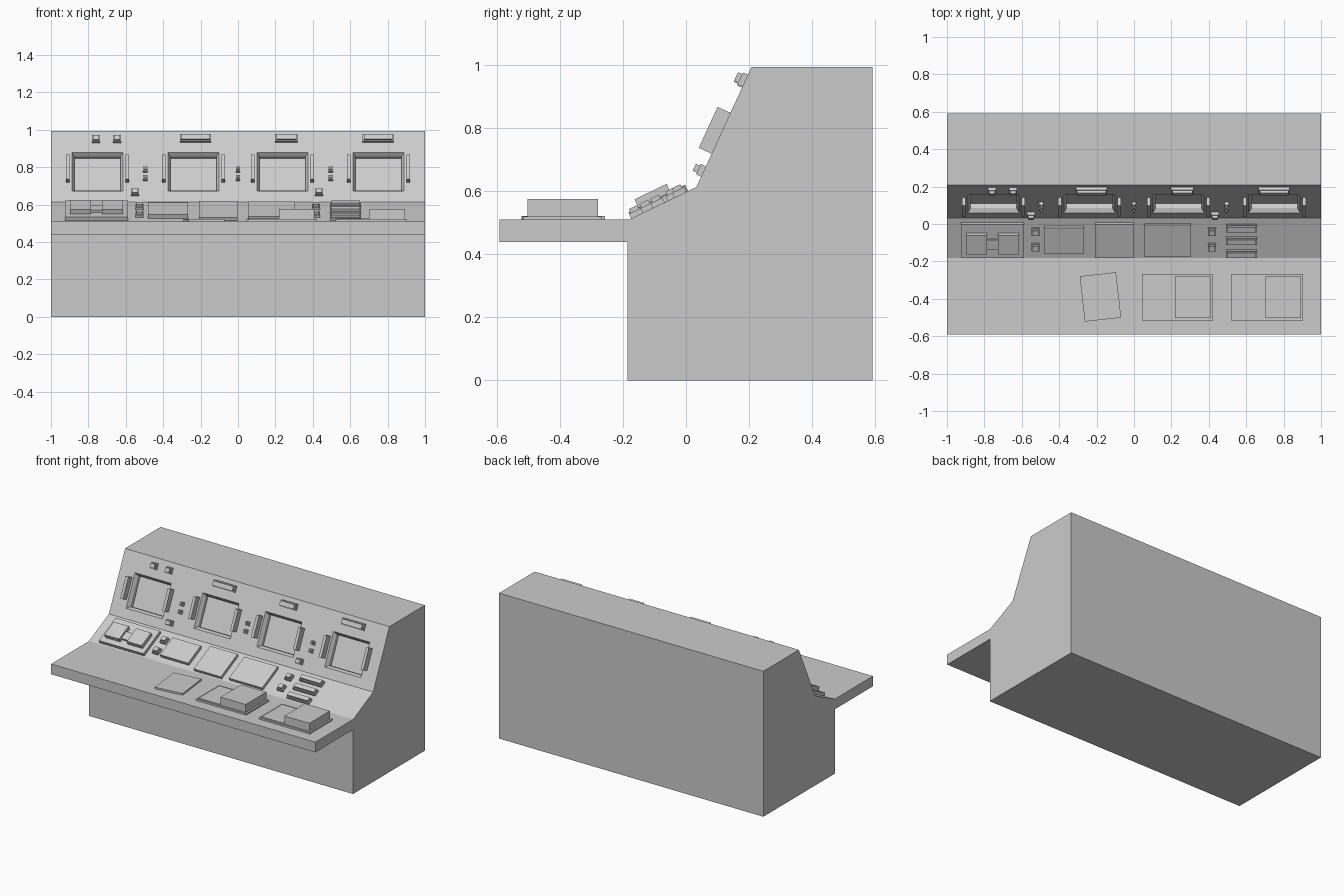
import bpy, bmesh, math
from mathutils import Matrix, Vector

if "Cube" in bpy.data.objects:
    bpy.data.objects.remove(bpy.data.objects["Cube"])

grey = bpy.data.materials.new("console_grey")
grey.use_nodes = True
COLOUR = (0.6, 0.6, 0.6, 1)
grey.diffuse_color = COLOUR
grey.node_tree.nodes["Principled BSDF"].inputs["Base Color"].default_value = COLOUR


def finish(name, bm):
    bmesh.ops.recalc_face_normals(bm, faces=bm.faces)
    mesh = bpy.data.meshes.new(name)
    bm.to_mesh(mesh)
    bm.free()
    mesh.materials.append(grey)
    obj = bpy.data.objects.new(name, mesh)
    bpy.context.collection.objects.link(obj)
    return obj


# Surface frames: x across, local y up the slope, local z outwards
def frame(low, high):
    a, b = Vector((0, *low)), Vector((0, *high))
    up = (b - a).normalized()
    out = Vector((1, 0, 0)).cross(up)
    m = Matrix((Vector((1, 0, 0)), up, out)).transposed().to_4x4()
    m.translation = a
    return m, (b - a).length


LIP, KNEE, BROW = (-0.182, 0.51), (0.033, 0.614), (0.208, 0.995)
WALL, wall_len = frame(KNEE, BROW)
DESK, desk_len = frame(LIP, KNEE)
SHELF = Matrix.Translation((0, 0, 0.51))


def box(name, surf, x0, x1, y0, y1, top, base=-0.002, turn=0):
    bm = bmesh.new()
    bmesh.ops.create_cube(bm, size=1)
    m = (surf @ Matrix.Translation(((x0 + x1) / 2, (y0 + y1) / 2, (base + top) / 2))
         @ Matrix.Rotation(turn, 4, "Z") @ Matrix.Diagonal((x1 - x0, y1 - y0, top - base, 1)))
    bm.transform(m)
    return finish(name, bm)


def switch(name, surf, x, y, w, h, t):
    # plinth with a smaller cap
    box(name + "_base", surf, x - w / 2, x + w / 2, y - h / 2, y + h / 2, t * 0.55)
    box(name + "_cap", surf, x - w / 2 + 0.006, x + w / 2 - 0.006,
        y - h / 2 + 0.006, y + h / 2 - 0.006, t, t * 0.5)


# Cabinet body from a side profile
profile = [(-0.592, 0.44), (-0.592, 0.51), LIP, KNEE, BROW,
           (0.592, 0.995), (0.592, 0), (-0.185, 0), (-0.185, 0.44)]
bm = bmesh.new()
side = bm.faces.new([bm.verts.new((-1, y, z)) for y, z in profile])
ext = bmesh.ops.extrude_face_region(bm, geom=[side])
bmesh.ops.translate(bm, vec=(2, 0, 0), verts=[v for v in ext["geom"] if isinstance(v, bmesh.types.BMVert)])
bmesh.ops.recalc_face_normals(bm, faces=bm.faces)

# Screen wells sunk into the steep wall
SCREENS = (-0.751, -0.238, 0.238, 0.751)
HALF, LOW, HIGH = 0.137, 0.064, 0.292
wall_out = WALL.to_3x3() @ Vector((0, 0, 1))
wall_up = WALL.to_3x3() @ Vector((0, 1, 0))


def wall_faces():
    return [f for f in bm.faces if f.normal.dot(wall_out) > 0.999]


def cut(point, normal):
    faces = wall_faces()
    geom = faces + list({e for f in faces for e in f.edges}) + list({v for f in faces for v in f.verts})
    bmesh.ops.bisect_plane(bm, geom=geom, plane_co=point, plane_no=normal)
    bm.normal_update()


for level in (LOW, HIGH):
    cut(WALL @ Vector((0, level, 0)), wall_up)
for c in SCREENS:
    for s in (-1, 1):
        cut((c + s * HALF, 0, 0), (1, 0, 0))
wells = []
for f in wall_faces():
    p = WALL.inverted() @ f.calc_center_median()
    if LOW < p.y < HIGH and any(abs(p.x - c) < HALF for c in SCREENS):
        wells.append(f)
bmesh.ops.inset_individual(bm, faces=wells, thickness=0.02, depth=-0.022)
bm.normal_update()
bmesh.ops.inset_individual(bm, faces=wells, thickness=0.0005, depth=-0.026)
finish("cabinet", bm)

# Upright handles beside each screen
for i, c in enumerate(SCREENS):
    for s, word in ((-1, "right"), (1, "left")):
        x = c + s * 0.159
        box(f"screen_{i}_{word}_handle", WALL, x - 0.01, x + 0.01, 0.116, 0.259, 0.045)

# Small buttons between the screens
for x in (-0.495, 0, 0.495):
    for y in (0.137, 0.188):
        switch("wall_button", WALL, x, y, 0.024, 0.026, 0.03)
for x in (-0.55, 0.433):
    switch("wall_switch", WALL, x, 0.054, 0.044, 0.036, 0.032)

# Switches and label bars along the top of the wall
for x in (-0.759, -0.647):
    switch("top_switch", WALL, x, 0.367, 0.044, 0.04, 0.032)
for x, w in ((-0.227, 0.165), (0.259, 0.12), (0.749, 0.165)):
    switch("top_bar", WALL, x, 0.371, w, 0.042, 0.032)

# Panels on the sloping desk
box("keypad_base", DESK, -0.925, -0.588, 0.01, 0.21, 0.022)
for x0, x1 in ((-0.897, -0.785), (-0.728, -0.615)):
    box("keypad_block", DESK, x0, x1, 0.045, 0.158, 0.05, 0.02)
box("keypad_bridge", DESK, -0.79, -0.72, 0.064, 0.125, 0.036, 0.02)
box("small_panel", DESK, -0.48, -0.267, 0.038, 0.19, 0.022)
box("middle_panel", DESK, -0.209, -0.002, 0.01, 0.21, 0.02)
box("wide_panel", DESK, 0.053, 0.305, 0.018, 0.206, 0.02)

# Desk switches and bars
for x in (-0.527, 0.417):
    for y in (0.068, 0.16):
        switch("desk_switch", DESK, x, y, 0.044, 0.044, 0.03)
for y in (0.03, 0.106, 0.182):
    switch("desk_bar", DESK, 0.575, y, 0.166, 0.042, 0.03)

# Loose sheet and two trays on the shelf
box("notepad", SHELF, -0.277, -0.082, -0.512, -0.268, 0.012, turn=math.radians(6.5))
for x0, split, x1 in ((0.043, 0.22, 0.422), (0.519, 0.703, 0.904)):
    box("tray", SHELF, x0, x1, -0.515, -0.268, 0.011)
    box("tray_pad", SHELF, x0 + 0.012, split, -0.503, -0.28, 0.015, 0.01)
    box("tray_block", SHELF, split, x1 - 0.012, -0.503, -0.28, 0.066, 0.01)
